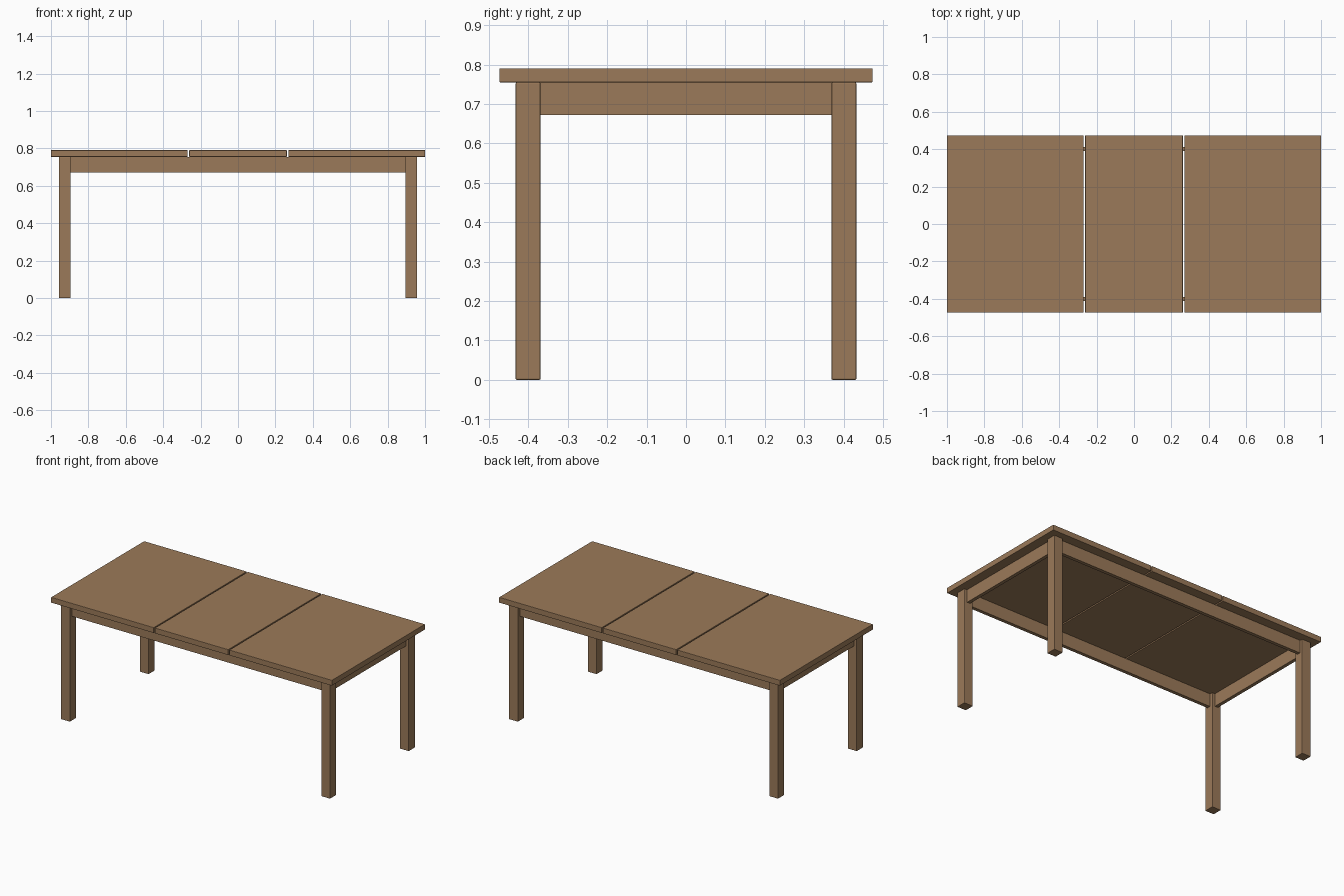
import bpy
import bmesh

if "Cube" in bpy.data.objects:
    bpy.data.objects.remove(bpy.data.objects["Cube"])

wood = bpy.data.materials.new("brown wood")
wood.diffuse_color = (0.33, 0.195, 0.10, 1)
wood.use_nodes = True
wood.node_tree.nodes["Principled BSDF"].inputs["Base Color"].default_value = wood.diffuse_color


def box(name, x, y, z, bevel=0.0):
    """Box spanning the given (min, max) ranges, with lightly eased edges."""
    bm = bmesh.new()
    bmesh.ops.create_cube(bm, size=1)
    for v in bm.verts:
        v.co = [r[0] if c < 0 else r[1] for c, r in zip(v.co, (x, y, z))]
    if bevel:
        bmesh.ops.bevel(bm, geom=bm.edges[:], offset=bevel, segments=2,
                        profile=0.5, affect='EDGES')
    me = bpy.data.meshes.new(name)
    bm.to_mesh(me)
    bm.free()
    me.materials.append(wood)
    ob = bpy.data.objects.new(name, me)
    bpy.context.collection.objects.link(ob)
    return ob


TOP, UNDER, APRON = 0.79, 0.755, 0.672
LX = (0.895, 0.958)   # leg range in x
LY = (0.369, 0.432)   # leg range in y
T = 0.011             # half apron thickness


def side(r, s):
    return tuple(sorted((r[0] * s, r[1] * s)))


# three tabletop panels with narrow gaps
for name, x in (("left_panel", (-1, -0.269)),
                ("centre_leaf", (-0.261, 0.261)),
                ("right_panel", (0.269, 1))):
    box(name, x, (-0.473, 0.473), (UNDER, TOP), 0.0015)

# four square legs
for sx, a in ((-1, "left"), (1, "right")):
    for sy, b in ((-1, "front"), (1, "back")):
        box(f"{b}_{a}_leg", side(LX, sx), side(LY, sy), (0, UNDER), 0.003)

# aprons centred between the legs
for s, a, b in ((-1, "front", "left"), (1, "back", "right")):
    cy, cx = s * sum(LY) / 2, s * sum(LX) / 2
    box(f"{a}_apron", (-LX[0] - 0.003, LX[0] + 0.003), (cy - T, cy + T), (APRON, UNDER))
    box(f"{b}_apron", (cx - T, cx + T), (-LY[0] - 0.003, LY[0] + 0.003), (APRON, UNDER))
